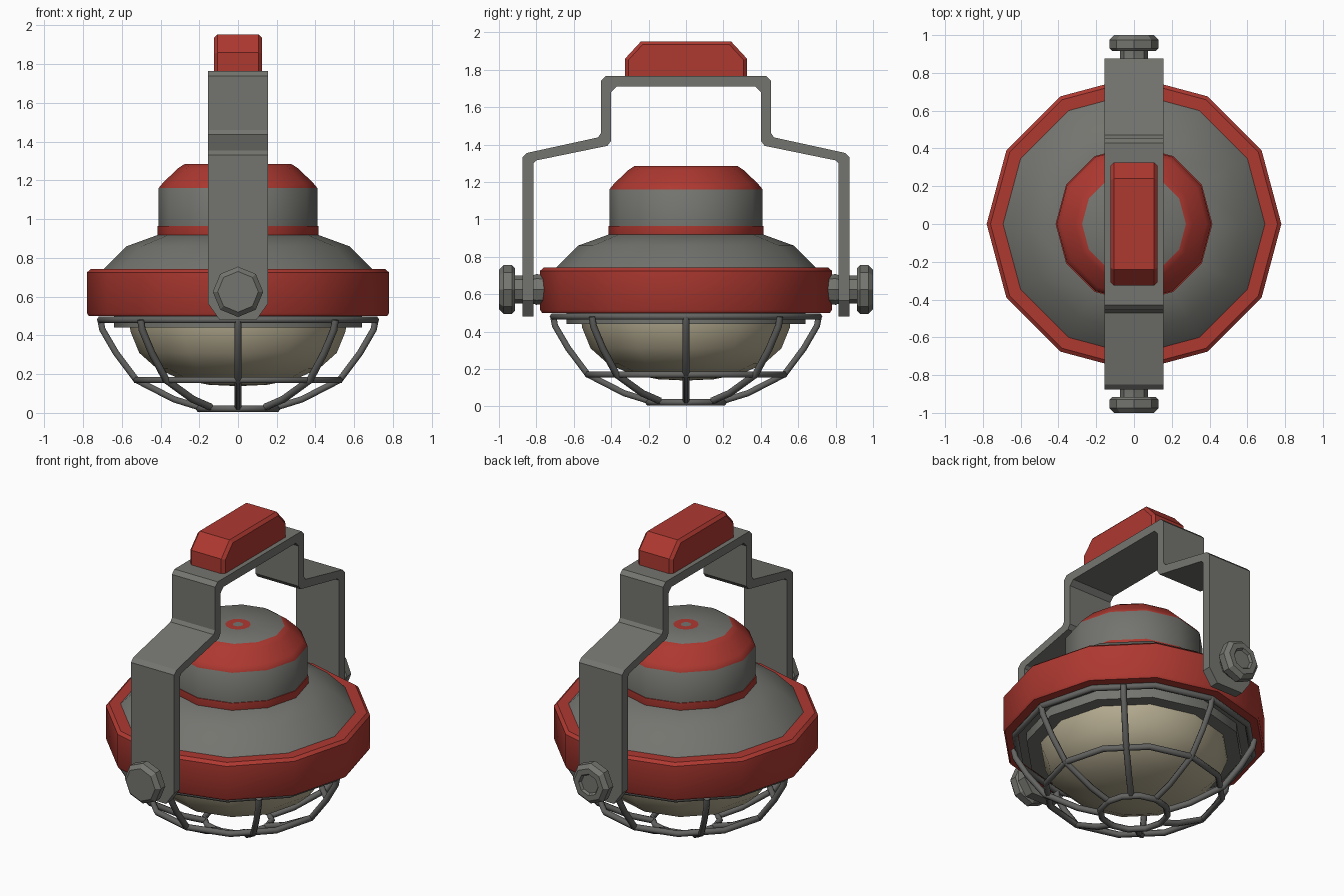
import bpy, bmesh, math
from mathutils import Matrix

if "Cube" in bpy.data.objects:
    bpy.data.objects.remove(bpy.data.objects["Cube"])


def material(name, r, g, b):
    m = bpy.data.materials.new(name)
    m.diffuse_color = (r, g, b, 1)
    m.use_nodes = True
    m.node_tree.nodes["Principled BSDF"].inputs["Base Color"].default_value = m.diffuse_color
    return m


GREY = material("metal grey", 0.175, 0.178, 0.16)
RED = material("painted red", 0.42, 0.04, 0.03)
CREAM = material("cream glass", 0.46, 0.41, 0.28)
WIRE = material("cage grey", 0.125, 0.128, 0.122)


def finish(bm, name, mats, angle=40):
    bmesh.ops.remove_doubles(bm, verts=bm.verts, dist=1e-5)
    bmesh.ops.recalc_face_normals(bm, faces=bm.faces)
    me = bpy.data.meshes.new(name)
    bm.to_mesh(me)
    bm.free()
    for m in mats:
        me.materials.append(m)
    ob = bpy.data.objects.new(name, me)
    bpy.context.collection.objects.link(ob)
    if angle:
        smooth(ob, angle)
    return ob


def smooth(ob, angle):
    bpy.ops.object.select_all(action='DESELECT')
    bpy.context.view_layer.objects.active = ob
    ob.select_set(True)
    bpy.ops.object.shade_smooth_by_angle(angle=math.radians(angle))


def lathe(name, profile, mats, slots=None, n=12, angle=40, matrix=None):
    """Revolve (radius, z) points about z; slots gives a material per segment."""
    bm = bmesh.new()
    rings = []
    for r, z in profile:
        if r == 0:
            rings.append([bm.verts.new((0, 0, z))] * n)
        else:
            rings.append([bm.verts.new((r * math.cos(2 * math.pi * i / n),
                                        r * math.sin(2 * math.pi * i / n), z))
                          for i in range(n)])
    for k in range(len(rings) - 1):
        a, b = rings[k], rings[k + 1]
        for i in range(n):
            j = (i + 1) % n
            loop = list(dict.fromkeys((a[i], a[j], b[j], b[i])))
            f = bm.faces.new(loop)
            f.material_index = slots[k] if slots else 0
    if matrix:
        bm.transform(matrix)
    return finish(bm, name, mats, angle)


# housing: reflector rim, dome and stacked cap
lathe("rim_ring", [(0.69, 0.50), (0.77, 0.50), (0.78, 0.515), (0.78, 0.725),
                   (0.76, 0.742), (0.69, 0.742), (0.69, 0.50)], [RED])
lathe("dome_shell", [(0.0, 0.50), (0.70, 0.50), (0.70, 0.735), (0.575, 0.86),
                     (0.41, 0.92), (0.0, 0.92)], [GREY])
lathe("cap_housing",
      [(0.41, 0.90), (0.415, 0.92), (0.415, 0.965), (0.41, 0.965), (0.41, 1.16),
       (0.385, 1.19), (0.31, 1.262), (0.275, 1.285), (0.075, 1.285),
       (0.03, 1.285), (0, 1.285)],
      [GREY, RED], [1, 1, 1, 0, 1, 1, 1, 0, 1, 0])

# lamp seat and glass
lathe("lamp_seat", [(0, 0.50), (0.64, 0.50), (0.64, 0.44), (0.54, 0.44),
                    (0.54, 0.48), (0, 0.48)], [GREY])
lathe("glass_lens", [(0.56, 0.46), (0.555, 0.42), (0.51, 0.31), (0.42, 0.23),
                     (0.30, 0.175), (0.15, 0.145), (0, 0.138)], [CREAM], angle=60)


# wire cage
def wire_cage():
    cu = bpy.data.curves.new("wire_cage", 'CURVE')
    cu.dimensions = '3D'
    cu.bevel_depth = 0.019
    cu.bevel_resolution = 1
    cu.use_fill_caps = True

    def spline(points, closed):
        s = cu.splines.new('POLY')
        s.points.add(len(points) - 1)
        for p, co in zip(s.points, points):
            p.co = (*co, 1)
        s.use_cyclic_u = closed

    def polar(r, a, z):
        return (r * math.cos(a), r * math.sin(a), z)

    for r, z in [(0.71, 0.48), (0.525, 0.17), (0.20, 0.022)]:
        spline([polar(r, i * math.pi / 6, z) for i in range(12)], True)
    rib = [(0.71, 0.48), (0.70, 0.43), (0.63, 0.31), (0.525, 0.17),
           (0.33, 0.07), (0.20, 0.03)]
    for i in range(8):
        spline([polar(r, i * math.pi / 4, z) for r, z in rib], False)
    ob = bpy.data.objects.new("wire_cage", cu)
    bpy.context.collection.objects.link(ob)
    bpy.ops.object.select_all(action='DESELECT')
    bpy.context.view_layer.objects.active = ob
    ob.select_set(True)
    bpy.ops.object.convert(target='MESH')
    ob = bpy.context.object
    ob.data.materials.clear()
    ob.data.materials.append(WIRE)
    smooth(ob, 65)


wire_cage()


# carrying bracket: (outer y, z, inner y, z, half width) from the foot to the top
def bracket():
    half = [(0.875, 0.48, 0.815, 0.48, 0.095), (0.875, 0.565, 0.815, 0.565, 0.155),
            (0.875, 1.33, 0.815, 1.30, 0.155), (0.85, 1.355, 0.80, 1.315, 0.155),
            (0.47, 1.438, 0.42, 1.393, 0.155), (0.455, 1.46, 0.40, 1.42, 0.155),
            (0.455, 1.74, 0.40, 1.68, 0.155), (0.43, 1.765, 0.37, 1.71, 0.155)]
    path = half + [(-a, b, -c, d, w) for a, b, c, d, w in reversed(half)]
    bm = bmesh.new()
    sections = [[bm.verts.new(p) for p in ((-w, a, b), (w, a, b), (w, c, d), (-w, c, d))]
                for a, b, c, d, w in path]
    for s, t in zip(sections, sections[1:]):
        for i in range(4):
            j = (i + 1) % 4
            bm.faces.new((s[i], s[j], t[j], t[i]))
    bm.faces.new(sections[0])
    bm.faces.new(sections[-1])
    finish(bm, "carrying_bracket", [GREY], None)


bracket()

# pivot bolts on both sides
bolt = [(0, 0.70), (0.075, 0.70), (0.082, 0.80), (0.075, 0.82), (0.075, 0.915),
        (0.115, 0.915), (0.13, 0.93), (0.13, 0.975), (0.105, 1.0)]
ends = {"front": (1, [(0, 1.0)]), "back": (-1, [(0.07, 1.0), (0.06, 0.985), (0, 0.985)])}
for side, (sign, tip) in ends.items():
    m = Matrix.Translation((0, 0, 0.625)) @ Matrix.Rotation(sign * math.pi / 2, 4, 'X')
    lathe(side + "_pivot_bolt", bolt + tip, [GREY], n=8, angle=30, matrix=m)


# handle grip
def grip():
    prof = [(-0.325, 1.765), (0.325, 1.765), (0.325, 1.86),
            (0.24, 1.952), (-0.24, 1.952), (-0.325, 1.86)]
    bm = bmesh.new()
    f = bm.faces.new([bm.verts.new((-0.125, y, z)) for y, z in prof])
    ext = bmesh.ops.extrude_face_region(bm, geom=[f])
    bmesh.ops.translate(bm, vec=(0.25, 0, 0),
                        verts=[v for v in ext["geom"] if isinstance(v, bmesh.types.BMVert)])
    bmesh.ops.recalc_face_normals(bm, faces=bm.faces)
    # chamfer the long side outlines
    rim = [e for e in bm.edges if abs(e.verts[0].co.x - e.verts[1].co.x) < 1e-5
           and max(v.co.z for v in e.verts) > 1.8]
    bmesh.ops.bevel(bm, geom=rim, offset=0.018, segments=1, affect='EDGES')
    finish(bm, "handle_grip", [RED], None)


grip()
